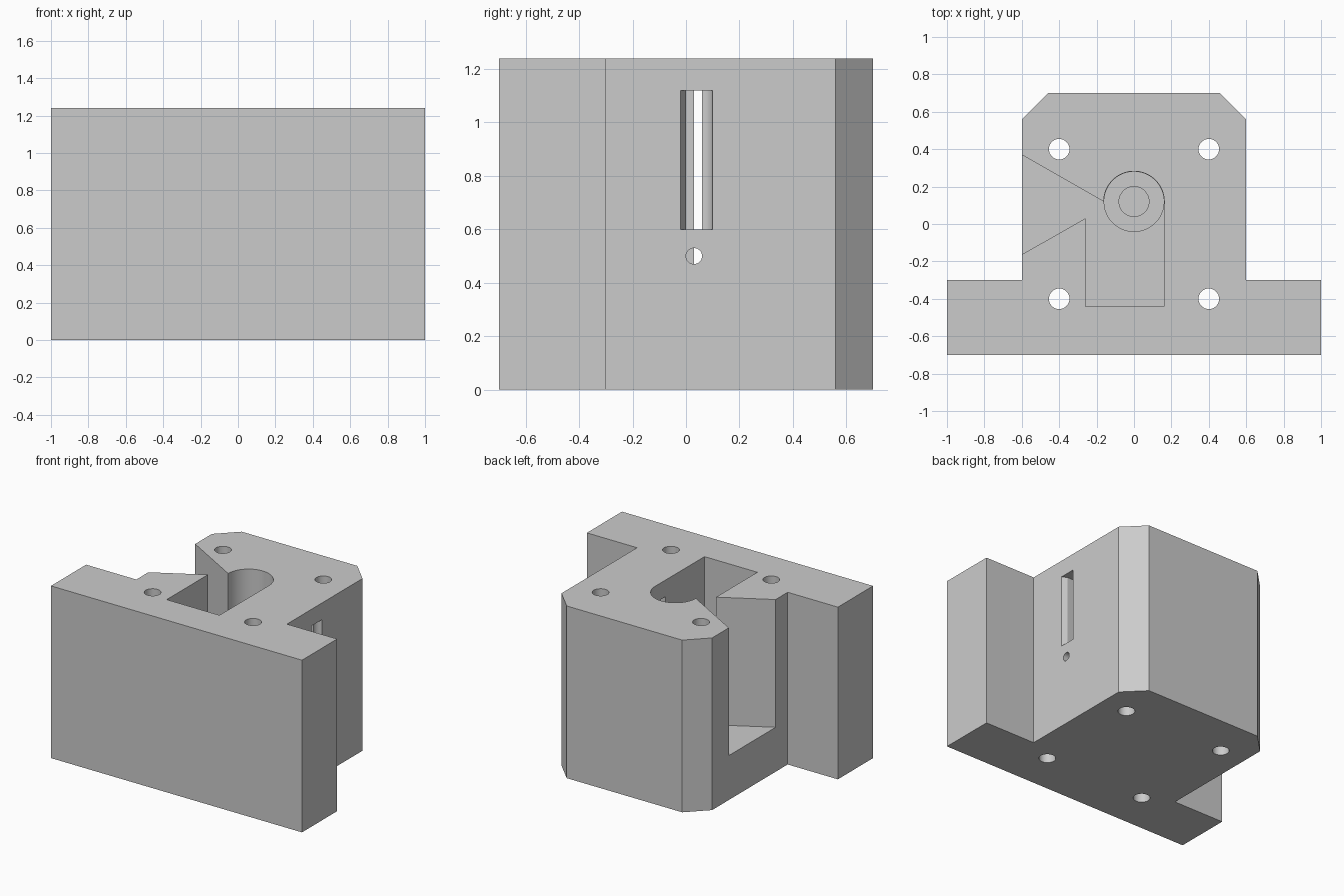
import bpy, bmesh, math
from mathutils import Matrix

cube = bpy.data.objects.get("Cube")
if cube:
    bpy.data.objects.remove(cube, do_unlink=True)

HEIGHT = 1.24
FLOOR = 0.32

grey = bpy.data.materials.new("light_grey")
grey.use_nodes = True
colour = (0.6, 0.6, 0.6, 1)
grey.diffuse_color = colour
grey.node_tree.nodes["Principled BSDF"].inputs["Base Color"].default_value = colour


def prism(name, outline, z0, z1, matrix=None):
    """Extrude a flat outline from z0 to z1."""
    bm = bmesh.new()
    face = bm.faces.new([bm.verts.new((x, y, z0)) for x, y in outline])
    new = bmesh.ops.extrude_face_region(bm, geom=[face])["geom"]
    verts = [v for v in new if isinstance(v, bmesh.types.BMVert)]
    bmesh.ops.translate(bm, verts=verts, vec=(0, 0, z1 - z0))
    if matrix:
        bm.transform(matrix)
    bmesh.ops.recalc_face_normals(bm, faces=bm.faces)
    mesh = bpy.data.meshes.new(name)
    bm.to_mesh(mesh)
    bm.free()
    mesh.materials.append(grey)
    obj = bpy.data.objects.new(name, mesh)
    bpy.context.collection.objects.link(obj)
    return obj


def arc(cx, cy, r, start, end, steps):
    angles = [math.radians(start + (end - start) * i / steps) for i in range(steps + 1)]
    return [(cx + r * math.cos(a), cy + r * math.sin(a)) for a in angles]


def circle(cx, cy, r, steps=48):
    return arc(cx, cy, r, 0, 360, steps)[:-1]


# T-shaped block with chamfered back corners
half = [(1, -0.7), (1, -0.3), (0.6, -0.3), (0.6, 0.56), (0.46, 0.7)]
body = prism("mounting_block", half + [(-x, y) for x, y in reversed(half)], 0, HEIGHT)

# Pocket with a funnel mouth on one side and a rounded seat
pocket = [(-0.7, -0.22), (-0.26, 0.03), (-0.26, -0.44), (0.16, -0.44)]
pocket += arc(0, 0.12, 0.162, 0, 180, 32) + [(-0.7, 0.427)]
cutters = [prism("pocket_cutter", pocket, FLOOR, HEIGHT + 0.1)]

# Stepped bore below the pocket floor
cutters.append(prism("bore_cutter", circle(0, 0.12, 0.16), 0.2, FLOOR + 0.04))
cutters.append(prism("pin_cutter", circle(0, 0.12, 0.08), 0.1, 0.25))

# Four through holes
for x in (-0.4, 0.4):
    for y in (-0.4, 0.4):
        cutters.append(prism("screw_cutter", circle(x, y, 0.055, 32), -0.1, HEIGHT + 0.1))

# Side slot with a flared outer lip
slot = [(0.1, 0), (0.565, 0), (0.6, -0.02), (0.7, -0.02), (0.7, 0.1)]
slot += arc(0.6, 0.06, 0.04, 90, 180, 8) + [(0.1, 0.06)]
cutters.append(prism("slot_cutter", slot, 0.6, 1.12))

# Small cross hole under the slot
sideways = Matrix.Translation((0, 0.03, 0.5)) @ Matrix.Rotation(math.pi / 2, 4, "Y")
cutters.append(prism("cross_hole_cutter", circle(0, 0, 0.03, 32), 0.1, 0.7, sideways))

# Cut everything, then discard the cutters
bpy.ops.object.select_all(action="DESELECT")
body.select_set(True)
bpy.context.view_layer.objects.active = body
for cutter in cutters:
    cutter.hide_render = True
    mod = body.modifiers.new("cut", "BOOLEAN")
    mod.operation = "DIFFERENCE"
    mod.solver = "EXACT"
    mod.object = cutter
    bpy.ops.object.modifier_apply(modifier=mod.name)
    bpy.data.objects.remove(cutter, do_unlink=True)

bpy.ops.object.shade_smooth_by_angle(angle=math.radians(25))
